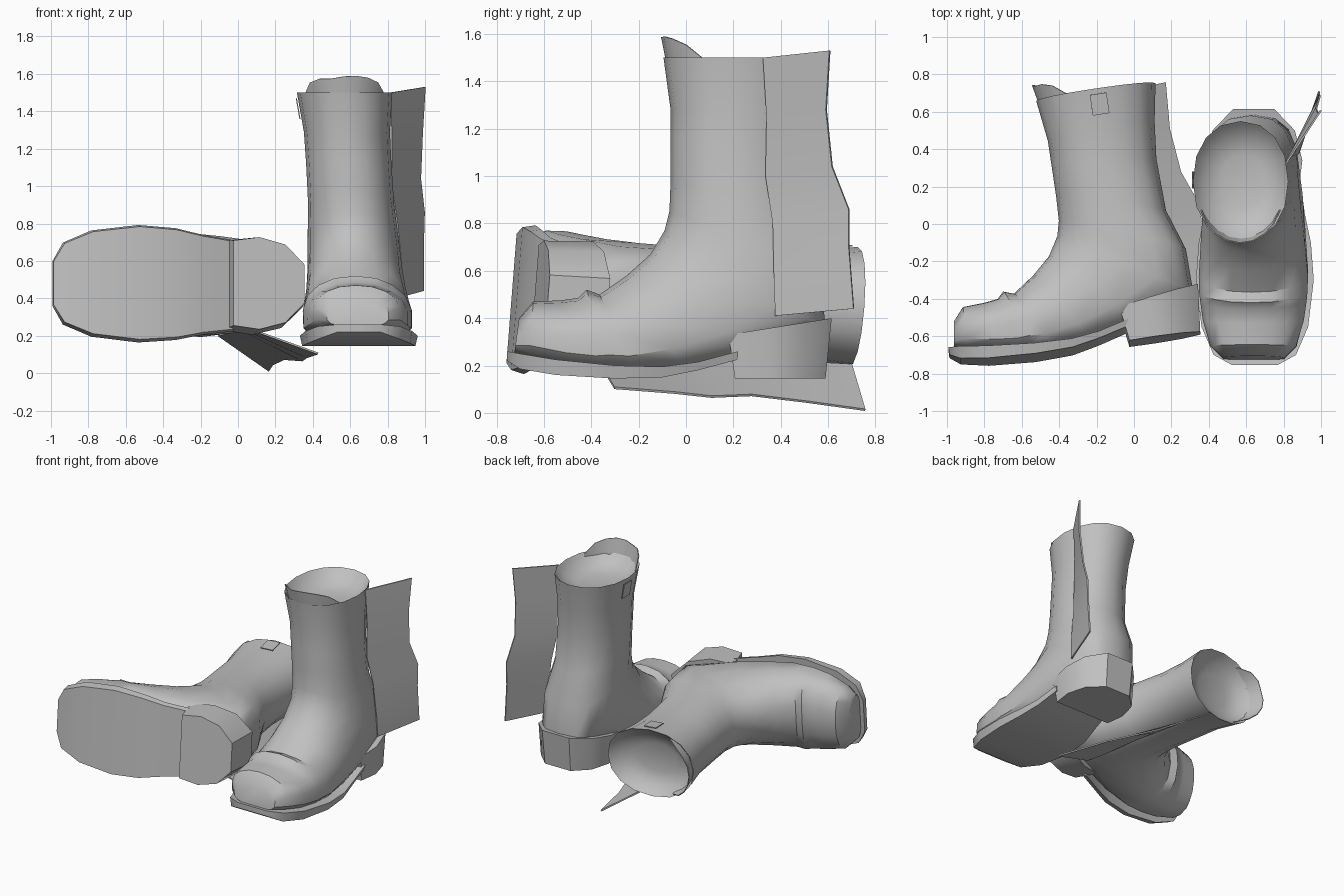
import bpy, bmesh
from math import sin, cos, pi, radians, copysign
from mathutils import Matrix, Vector

cube = bpy.data.objects.get("Cube")
if cube:
    bpy.data.objects.remove(cube)

leather = bpy.data.materials.new("grey_leather")
leather.use_nodes = True
leather.diffuse_color = (0.53, 0.53, 0.53, 1)
leather.node_tree.nodes["Principled BSDF"].inputs["Base Color"].default_value = (0.53, 0.53, 0.53, 1)

# Placement: one boot upright, its mirrored partner lying on its side
upright = Matrix.Translation((0.64, 0, 0))
side_axes = Matrix(((0, 1, 0, 0), (0, 0, 1, 0), (-1, 0, 0, 0), (0, 0, 0, 1)))
turn = Matrix.Rotation(radians(-4.5), 4, 'X') @ Matrix.Rotation(radians(8.5), 4, 'Z') @ side_axes
heel_point = Vector((0, 0.59, 0.145))
lying = Matrix.Translation(Vector((0.355, -0.583, 0.478)) - turn @ heel_point) @ turn


def lean(z):
    return -0.07 * max(0, z - 0.3) / 1.2


def power(v, p):
    return copysign(abs(v) ** p, v)


def add_pair(name, bm, thickness=0):
    """Place one part on both boots."""
    bmesh.ops.recalc_face_normals(bm, faces=bm.faces)
    if thickness:
        bmesh.ops.solidify(bm, geom=bm.faces[:], thickness=thickness)
        bmesh.ops.recalc_face_normals(bm, faces=bm.faces)
    for prefix, matrix in (("standing_", upright), ("lying_", lying)):
        copy = bm.copy()
        bmesh.ops.transform(copy, matrix=matrix, verts=copy.verts)
        if matrix.determinant() < 0:
            bmesh.ops.reverse_faces(copy, faces=copy.faces)
        mesh = bpy.data.meshes.new(prefix + name)
        copy.to_mesh(mesh)
        copy.free()
        mesh.materials.append(leather)
        obj = bpy.data.objects.new(prefix + name, mesh)
        bpy.context.collection.objects.link(obj)
        bpy.ops.object.select_all(action='DESELECT')
        obj.select_set(True)
        bpy.context.view_layer.objects.active = obj
        bpy.ops.object.shade_smooth_by_angle(angle=radians(38))
    bm.free()


def loft(rings, closed=True, capped=False):
    """Skin a row of equal-sized point rings."""
    bm = bmesh.new()
    rows = [[bm.verts.new(p) for p in ring] for ring in rings]
    n = len(rows[0])
    for a, b in zip(rows, rows[1:]):
        for i in range(n if closed else n - 1):
            j = (i + 1) % n
            bm.faces.new((a[i], a[j], b[j], b[i]))
    if capped:
        bm.faces.new(rows[0])
        bm.faces.new(rows[-1])
    return bm


# Upper: rings fanning from the toe, round the ankle and up the shaft
# front y, front z, back y, back z, half width
fan = [
    (-0.705, 0.4, -0.725, 0.25, 0.165),
    (-0.645, 0.47, -0.66, 0.23, 0.23),
    (-0.53, 0.475, -0.5, 0.19, 0.27),
    (-0.455, 0.485, -0.36, 0.17, 0.285),
    (-0.42, 0.52, -0.3, 0.165, 0.29),
    (-0.365, 0.5, -0.2, 0.165, 0.292),
    (-0.25, 0.58, 0, 0.18, 0.28),
    (-0.15, 0.67, 0.25, 0.24, 0.265),
    (-0.09, 0.77, 0.585, 0.35, 0.253),
    (-0.07, 0.85, 0.58, 0.6, 0.243),
    (-0.065, 0.98, 0.505, 0.82, 0.23),
    (-0.065, 1.15, 0.495, 1.1, 0.228),
    (-0.065, 1.28, 0.515, 1.3, 0.23),
    (-0.095, 1.5, 0.55, 1.5, 0.255),
]
# Shallow lining dropping inside the rim
fan += [(-0.08, 1.485, 0.535, 1.485, 0.243),
        (-0.03, 1.43, 0.48, 1.43, 0.2),
        (0.08, 1.4, 0.37, 1.4, 0.11)]
SIDES = 16


def fan_ring(index):
    fy, fz, by, bz, hw = fan[index]
    foot = index < 8
    ring = []
    for k in range(SIDES):
        t = 2 * pi * k / SIDES
        boxy = cos(t) < 0 and index < 10
        p = (0.62 if foot else 0.78) if boxy else 0.92
        c, s = power(cos(t), p), power(sin(t), p)
        z = (fz + bz) / 2 + c * (fz - bz) / 2
        y = (fy + by) / 2 + c * (fy - by) / 2
        width = hw * s * (1 - 0.08 * c if foot else 1)
        ring.append((width + lean(z), y, z))
    return ring


add_pair("boot_upper", loft([fan_ring(i) for i in range(len(fan))], capped=True))

# Sole: tapered strip; y, bottom z, top z, half width
sole = [
    (-0.755, 0.22, 0.26, 0.12),
    (-0.7, 0.185, 0.25, 0.22),
    (-0.55, 0.16, 0.225, 0.285),
    (-0.3, 0.145, 0.2, 0.315),
    (-0.1, 0.15, 0.195, 0.3),
    (0.05, 0.18, 0.215, 0.268),
    (0.22, 0.225, 0.26, 0.245),
]
SHIFT = 0.006
add_pair("sole", loft([[(SHIFT - w, y, t), (SHIFT + w, y, t), (SHIFT + w * 0.96, y, b), (SHIFT - w * 0.96, y, b)]
                       for y, b, t, w in sole], capped=True))

# Heel block: tapered D-shaped outline with a sloping top
half = [(0.18, 0.24), (0.34, 0.26), (0.5, 0.22), (0.615, 0.11)]
outline = [(w, y) for y, w in half] + [(-w, y) for y, w in reversed(half)]
heel_top = [(x, y, 0.33 + (y - 0.18) * 0.16) for x, y in outline]
heel_base = [(x * 0.95, 0.4 + (y - 0.4) * 0.88, 0.145) for x, y in outline]
add_pair("heel", loft([heel_base, heel_top], capped=True))

# Open side flap: hinge edge and free edge
hinge = [(0.17, 0.33, 1.5), (0.175, 0.345, 1.25), (0.175, 0.34, 1.0),
         (0.205, 0.37, 0.8), (0.23, 0.375, 0.55), (0.235, 0.38, 0.41)]
free = [(0.355, 0.61, 1.53), (0.34, 0.595, 1.28), (0.33, 0.62, 1.04),
        (0.35, 0.69, 0.86), (0.345, 0.69, 0.7), (0.345, 0.71, 0.44)]
add_pair("side_flap", loft([hinge, free], closed=False), 0.01)

# Tongue rising from the front of the rim
heights = [0, 0.06, 0.08, 0.08, 0.092, 0.095, 0.085, 0.06, 0]
low, high = [], []
for k, h in enumerate(heights):
    t = radians(-60 + 120 * k / (len(heights) - 1))
    for row, scale, z in ((low, 0.92, 1.44), (high, 0.94 + h * 0.8, 1.495 + h)):
        row.append((0.255 * scale * sin(t) + lean(z), 0.2275 - 0.3225 * scale * cos(t), z))
add_pair("tongue", loft([low, high], closed=False), 0.006)

# Small tab plate on the inner side of the shaft
tab_top = [(-0.325, 0.19, 1.47), (-0.325, 0.28, 1.47)]
tab_low = [(-0.306, 0.19, 1.36), (-0.306, 0.28, 1.36)]
add_pair("pull_tab", loft([tab_top, tab_low], closed=False), 0.006)
